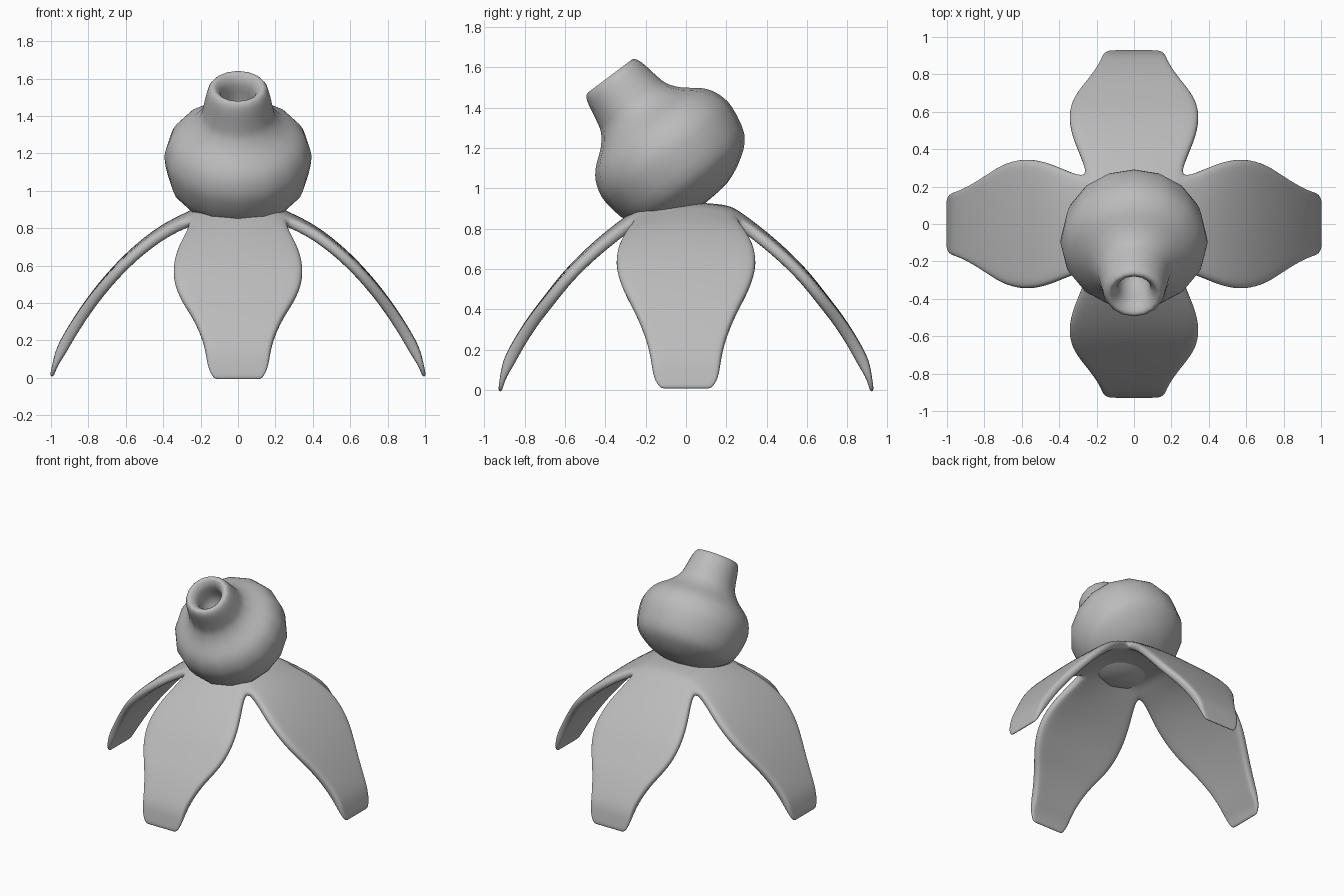
import bpy
import bmesh
import math
from mathutils import Matrix, Vector

cube = bpy.data.objects.get("Cube")
if cube:
    bpy.data.objects.remove(cube, do_unlink=True)

# One plain grey for the whole model
grey = bpy.data.materials.new("plain grey")
grey.use_nodes = True
color = (0.5, 0.5, 0.5, 1)
grey.diffuse_color = color
shader = next(n for n in grey.node_tree.nodes if n.type == "BSDF_PRINCIPLED")
shader.inputs["Base Color"].default_value = color


def finish(bm, name):
    """Turn a bmesh into a smooth, coloured object."""
    bmesh.ops.remove_doubles(bm, verts=bm.verts, dist=0.0005)
    bmesh.ops.recalc_face_normals(bm, faces=bm.faces)
    for face in bm.faces:
        face.smooth = True
    mesh = bpy.data.meshes.new(name)
    bm.to_mesh(mesh)
    bm.free()
    mesh.materials.append(grey)
    obj = bpy.data.objects.new(name, mesh)
    bpy.context.collection.objects.link(obj)
    return obj


def smooth_profile(points, steps):
    """Catmull-Rom interpolation through the profile points."""
    pts = [Vector(p) for p in points]
    pts = [pts[0]] + pts + [pts[-1]]
    result = []
    for a, b, c, d in zip(pts, pts[1:], pts[2:], pts[3:]):
        for i in range(steps):
            t = i / steps
            result.append(b + 0.5 * t * (c - a + t * (2 * a - 5 * b + 4 * c - d
                          + t * (3 * (b - c) + d - a))))
    return result + [pts[-1]]


def add_grid(bm, rows):
    """Fill a grid of points with quads."""
    verts = [[bm.verts.new(p) for p in row] for row in rows]
    for low, high in zip(verts, verts[1:]):
        for i in range(len(low) - 1):
            bm.faces.new((low[i], low[i + 1], high[i + 1], high[i]))


# Bulb with a hollow neck: radius and height along its leaning axis
bulb_profile = [
    (0, -0.28), (0.15, -0.265), (0.275, -0.207), (0.36, -0.125), (0.392, 0.02),
    (0.378, 0.11), (0.335, 0.18), (0.25, 0.25), (0.203, 0.31), (0.186, 0.37),
    (0.173, 0.44), (0.16, 0.485), (0.14, 0.507), (0.115, 0.497),
    (0.09, 0.45), (0.075, 0.32), (0, 0.24),
]
bm = bmesh.new()
ring = [bm.verts.new((r, 0, z)) for r, z in
        ((max(p.x, 0), p.y) for p in smooth_profile(bulb_profile, 3))]
edges = [bm.edges.new(pair) for pair in zip(ring, ring[1:])]
bmesh.ops.spin(bm, geom=ring + edges, cent=(0, 0, 0), axis=(0, 0, 1),
               angle=math.tau, steps=16, use_duplicate=False)
bulb = finish(bm, "bulb")
bulb.location = (0, -0.073, 1.15)
bulb.rotation_euler.x = math.atan2(0.6, 0.8)

# Leaves: reach, half width, height of side leaves, height of front/back leaves
stations = [
    (0.24, 0.24, 0.876, 0.876), (0.36, 0.287, 0.82, 0.785),
    (0.47, 0.335, 0.745, 0.69), (0.585, 0.355, 0.645, 0.575),
    (0.7, 0.323, 0.52, 0.45), (0.8, 0.25, 0.39, 0.345),
    (0.89, 0.195, 0.25, 0.225), (0.95, 0.172, 0.14, 0.13),
    (0.982, 0.163, 0.06, 0.055), (0.997, 0.128, 0.005, -0.01),
]
columns = (-1, -0.8, 0, 0.8, 1)
droop = 0.035
bm = bmesh.new()

# Nearly flat centre that joins the four leaves
core, _, core_edge, _ = stations[0]
core_top = 0.905
add_grid(bm, [[(core * s, core * t,
                core_top - (core_top - core_edge) * max(abs(s), abs(t)) ** 6
                - droop * (s * t) ** 2)
               for s in columns] for t in columns])

# Four leaves with drooping edges; the front and back ones are a little shorter
for quarter in range(4):
    turn = Matrix.Rotation(quarter * math.pi / 2, 3, "Z")
    short = quarter % 2
    rows = []
    for reach, width, side_z, front_z in stations:
        cup = droop * (1 - reach) / (1 - core)
        z = front_z if short else side_z
        if short and reach > 0.585:
            reach = 0.585 + (reach - 0.585) * 0.82
        rows.append([turn @ Vector((reach, s * width, z - cup * s * s))
                     for s in columns])
    add_grid(bm, rows)

leaves = finish(bm, "leaves")

# Leaf thickness, thinning out at the tips
body = leaves.vertex_groups.new(name="full thickness")
body.add([v.index for v in leaves.data.vertices if v.co.z > 0.08], 1, "REPLACE")
thick = leaves.modifiers.new("thickness", "SOLIDIFY")
thick.thickness = 0.06
thick.offset = 0
thick.vertex_group = body.name
thick.thickness_vertex_group = 0.4
rounding = leaves.modifiers.new("rounding", "SUBSURF")
rounding.levels = rounding.render_levels = 2
